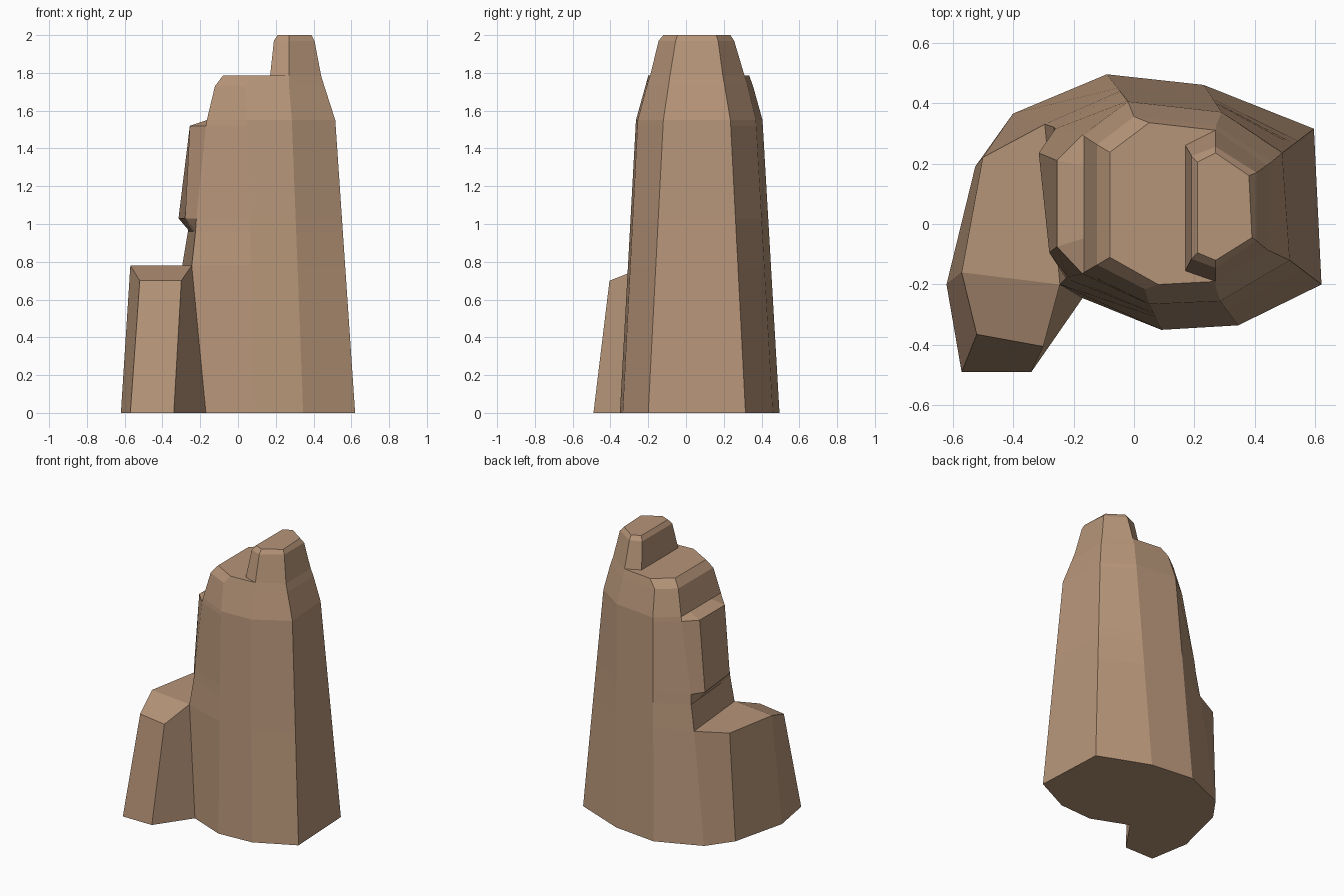
import bpy, bmesh
from mathutils import Vector

if "Cube" in bpy.data.objects:
    bpy.data.objects.remove(bpy.data.objects["Cube"])

bm = bmesh.new()


def ring(pts, z):
    return [bm.verts.new((x, y, z)) for x, y in pts]


def mix(p, q, t):
    return tuple(a + (b - a) * t for a, b in zip(p, q))


def strip(r0, r1, closed=True):
    n = len(r0)
    for i in range(n if closed else n - 1):
        j = (i + 1) % n
        bm.faces.new((r0[i], r0[j], r1[j], r1[i]))


# Spire outline: back left round the right side to front left
# (back, back right, right back, right front, front right, front)
low = [(-.09, .495), (.23, .46), (.595, .315), (.62, -.20), (.345, -.335), (.09, -.35)]
high = [(-.02, .405), (.29, .37), (.49, .235), (.515, -.12), (.285, -.255), (.05, -.265)]


def body(z):
    return [mix(p, q, z / 1.55) for p, q in zip(low, high)]


def left(front, back):
    # flat left wall, split where the shelf bulges out
    return [front, mix(front, back, .25), mix(front, back, .78), back]


# Spire: foot, ledge height, under-shelf notch, shelf, shoulder and its bevel
foot = ring([(-.40, .365)] + low + [(-.17, -.245)], 0)
levels = [
    (.78, body(.78), left((-.245, -.20), (-.295, .33))),
    (.96, body(.96), left((-.225, -.18), (-.265, .32))),
    (1.03, body(1.03), [(-.22, -.175), (-.28, -.095), (-.315, .235), (-.26, .315)]),
    (1.52, body(1.52), [(-.17, -.165), (-.255, -.075), (-.255, .21), (-.17, .295)]),
    (1.55, high, left((-.165, -.16), (-.165, .29))),
    (1.73, [(0, .355), (.272, .327), (.455, .205), (.457, -.093), (.27, -.207), (.035, -.215)],
     left((-.122, -.135), (-.122, .262))),
    (1.785, [(.05, .335), (.27, .31), (.44, .195), (.44, -.085), (.27, -.19), (.08, -.2)],
     left((-.08, -.11), (-.08, .237))),
]
rings = [ring(b + l, z) for z, b, l in levels]
for a, b in zip(rings, rings[1:]):
    strip(a, b)
first = rings[0]
strip(foot, [first[9]] + first[:7], closed=False)

# Peak: rises from the right part of the shoulder
top = rings[-1]
back_in, front_in = ring([(.17, .26), (.17, -.155)], 1.785)
p0 = [back_in] + top[1:5] + [front_in]
p1 = ring([(.19, .225), (.27, .255), (.405, .17), (.405, -.055), (.27, -.145), (.19, -.115)], 1.97)
p2 = ring([(.21, .205), (.27, .235), (.38, .16), (.39, -.045), (.27, -.12), (.21, -.095)], 2.0)
strip(p0, p1)
strip(p1, p2)
bm.faces.new(p2)
bm.faces.new([top[0], top[1], back_in, front_in] + top[4:])

# Low ledge on the left, with a sloped front edge
base = ring([(-.525, .19), (-.62, -.20), (-.57, -.49), (-.34, -.49)], 0)
rim = ring([(-.50, .22), (-.57, -.16)], .78) + ring([(-.52, -.365), (-.30, -.405)], .70)
front, s1, s2, back = first[6:10]
strip([foot[0]] + base + [foot[-1]], [back] + rim + [front], closed=False)
bm.faces.new((back, rim[0], rim[1], front, s1, s2))
bm.faces.new((rim[1], rim[2], rim[3], front))

# Underside
bm.faces.new(foot + base[::-1])

bmesh.ops.recalc_face_normals(bm, faces=bm.faces)
mesh = bpy.data.meshes.new("rock_spire")
bm.to_mesh(mesh)
bm.free()
rock = bpy.data.objects.new("rock_spire", mesh)
bpy.context.collection.objects.link(rock)

mat = bpy.data.materials.new("tan_rock")
mat.diffuse_color = (.47, .30, .19, 1)
mat.use_nodes = True
mat.node_tree.nodes["Principled BSDF"].inputs["Base Color"].default_value = mat.diffuse_color
mesh.materials.append(mat)
